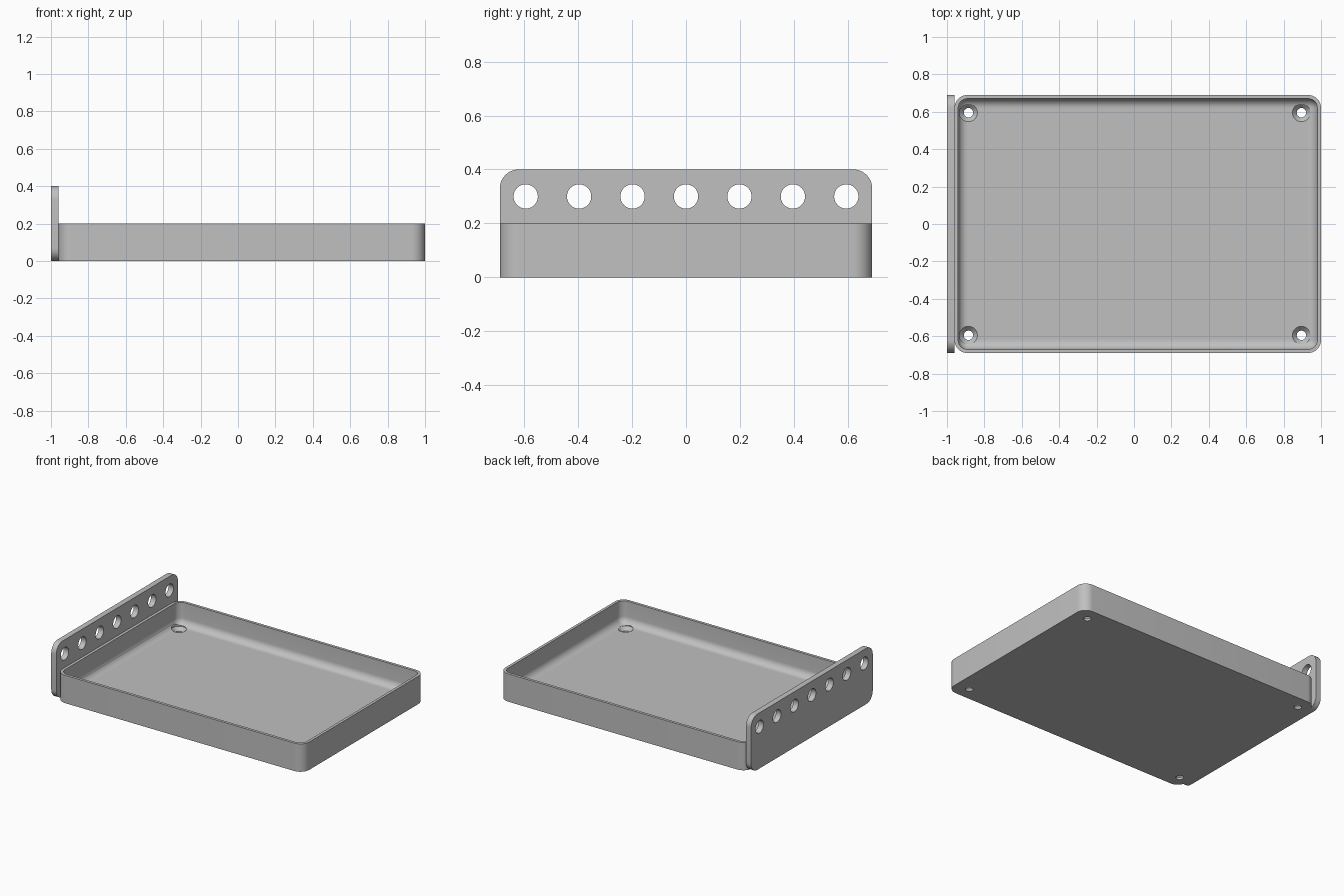
import bpy, bmesh
from math import cos, sin, pi, radians

cube = bpy.data.objects.get("Cube")
if cube:
    bpy.data.objects.remove(cube, do_unlink=True)

grey = bpy.data.materials.new("light grey")
colour = (0.53, 0.53, 0.53, 1)
grey.diffuse_color = colour
grey.use_nodes = True
grey.node_tree.nodes["Principled BSDF"].inputs["Base Color"].default_value = colour


def rounded_rect(half_a, half_b, r, steps=10):
    """Outline of a rounded rectangle about the origin."""
    points = []
    for k, (sa, sb) in enumerate([(1, 1), (-1, 1), (-1, -1), (1, -1)]):
        for i in range(steps + 1):
            t = (k + i / steps) * pi / 2
            points.append((sa * (half_a - r) + r * cos(t),
                           sb * (half_b - r) + r * sin(t)))
    return points


def circle(a, b, r, n=40):
    return [(a + r * cos(2 * pi * i / n), b + r * sin(2 * pi * i / n)) for i in range(n)]


def loft(bm, rings):
    """Closed solid through rings with equal point counts."""
    loops = [[bm.verts.new(p) for p in ring] for ring in rings]
    n = len(loops[0])
    for low, high in zip(loops, loops[1:]):
        for i in range(n):
            j = (i + 1) % n
            bm.faces.new((low[i], low[j], high[j], high[i]))
    bm.faces.new(loops[0][::-1])
    bm.faces.new(loops[-1])


def make_object(name, solids):
    bm = bmesh.new()
    for rings in solids:
        loft(bm, rings)
    bmesh.ops.recalc_face_normals(bm, faces=bm.faces)
    mesh = bpy.data.meshes.new(name)
    bm.to_mesh(mesh)
    bm.free()
    mesh.materials.append(grey)
    obj = bpy.data.objects.new(name, mesh)
    bpy.context.collection.objects.link(obj)
    return obj


def cut_and_smooth(obj, cutter):
    cutter.hide_render = True
    mod = obj.modifiers.new("holes", "BOOLEAN")
    mod.operation = "DIFFERENCE"
    mod.solver = "EXACT"
    mod.object = cutter
    bpy.ops.object.select_all(action="DESELECT")
    bpy.context.view_layer.objects.active = obj
    obj.select_set(True)
    bpy.ops.object.modifier_apply(modifier=mod.name)
    bpy.data.objects.remove(cutter, do_unlink=True)
    bpy.ops.object.shade_smooth_by_angle(angle=radians(30))


# Tray: outer wall, thin rim, inner wall and a filleted floor
WIDTH, DEPTH, HEIGHT, CORNER = 0.98, 0.69, 0.2, 0.07
WALL, FLOOR, FILLET = 0.02, 0.04, 0.05
CENTRE_X = 0.02


def tray_ring(inset, z):
    outline = rounded_rect(WIDTH - inset, DEPTH - inset, max(CORNER - inset, 0.003))
    return [(x + CENTRE_X, y, z) for x, y in outline]


rings = [tray_ring(0, 0), tray_ring(0, HEIGHT), tray_ring(WALL, HEIGHT)]
for i in range(9):
    t = i / 8 * pi / 2
    rings.append(tray_ring(WALL + FILLET * (1 - cos(t)), FLOOR + FILLET * (1 - sin(t))))
tray = make_object("tray", [rings])

# Countersunk screw holes in the tray corners
profile = [(0.025, -0.05), (0.025, 0.015), (0.048, FLOOR), (0.048, 0.12)]
screws = [[[(x, y, z) for x, y in circle(cx, cy, r)] for r, z in profile]
          for cx in (-0.885, 0.895) for cy in (-0.595, 0.595)]
cut_and_smooth(tray, make_object("screw_hole_cutter", screws))

# Upright mounting plate on the right side, with a row of round holes
plate_outline = rounded_rect(DEPTH, 0.2, CORNER)
plate = make_object("mounting_plate",
                    [[[(x, y, z + 0.2) for y, z in plate_outline] for x in (-1, -0.96)]])
holes = [[[(x, y, z) for y, z in circle(0.198 * i, 0.3, 0.045)] for x in (-1.1, -0.9)]
         for i in range(-3, 4)]
cut_and_smooth(plate, make_object("plate_hole_cutter", holes))
